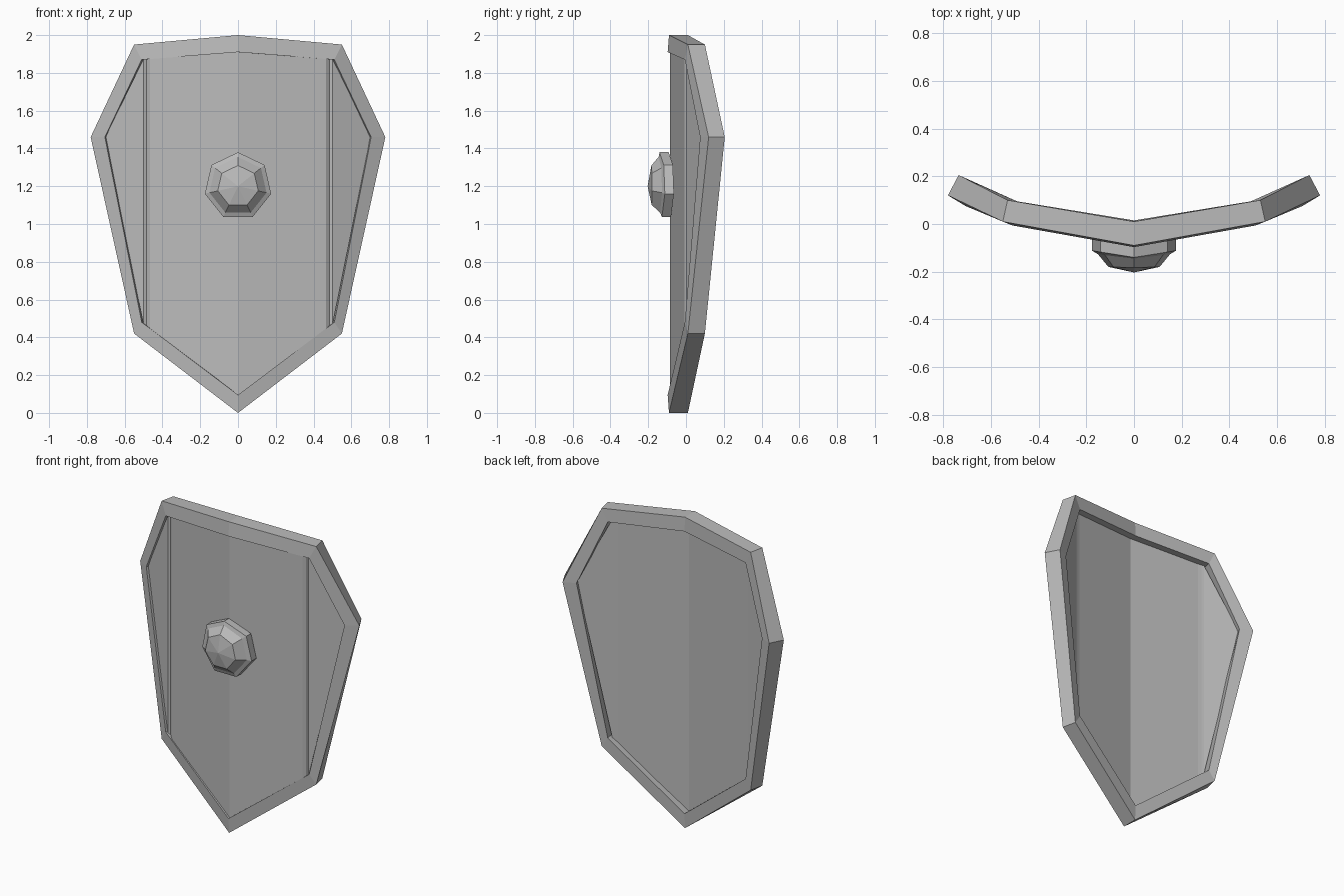
import bpy
import math

cube = bpy.data.objects.get("Cube")
if cube:
    bpy.data.objects.remove(cube)

metal = bpy.data.materials.new("grey metal")
metal.use_nodes = True
GREY = (0.5, 0.5, 0.5, 1)
metal.diffuse_color = GREY
metal.node_tree.nodes["Principled BSDF"].inputs["Base Color"].default_value = GREY


def build(name, verts, faces):
    mesh = bpy.data.meshes.new(name)
    mesh.from_pydata(verts, [], faces)
    mesh.materials.append(metal)
    obj = bpy.data.objects.new(name, mesh)
    bpy.context.collection.objects.link(obj)
    return obj


def bridge(a, b, n, closed=True):
    """Quads between two rings of n vertices starting at indices a and b."""
    return [(a + i, a + (i + 1) % n, b + (i + 1) % n, b + i)
            for i in range(n if closed else n - 1)]


def full_loop(half):
    """Mirror a top-to-bottom half outline into a closed ring."""
    return half + [(-x, y, z) for x, y, z in half[-2:0:-1]]


# Rim: four outline rings bridged into a bent frame
outer_front = [(0, -0.09, 2), (0.55, 0.01, 1.95), (0.78, 0.12, 1.46), (0.55, 0.01, 0.42), (0, -0.09, 0)]
outer_back = [(0, 0.01, 2), (0.53, 0.10, 1.95), (0.735, 0.205, 1.46), (0.53, 0.10, 0.42), (0, 0.01, 0)]
inner_front = [(0, -0.097, 1.91), (0.51, -0.006, 1.87), (0.705, 0.075, 1.46), (0.51, -0.006, 0.48), (0, -0.097, 0.095)]
inner_back = [(0, 0.015, 1.91), (0.49, 0.095, 1.87), (0.66, 0.17, 1.46), (0.49, 0.095, 0.48), (0, 0.015, 0.095)]
rings = [full_loop(h) for h in (outer_front, inner_front, inner_back, outer_back)]
N = len(rings[0])
build("rim", sum(rings, []),
      [f for k in range(4) for f in bridge(k * N, (k + 1) % 4 * N, N)])

# Panel: vertical strips with a shallow groove at each side bend
# columns: x, front y, back y, top z, bottom z
columns = [(0, -0.085, -0.03, 1.915, 0.09), (0.465, -0.008, 0.045, 1.88, 0.44),
           (0.485, 0.008, 0.05, 1.88, 0.455), (0.5, 0.002, 0.055, 1.875, 0.465),
           (0.7, 0.088, 0.14, 1.465, 1.455)]
columns = [(-x, *rest) for x, *rest in columns[:0:-1]] + columns
M = len(columns)
front_top = [(x, f, t) for x, f, b, t, l in columns]
front_low = [(x, f, l) for x, f, b, t, l in columns]
back_low = [(x * 0.97, b, l) for x, f, b, t, l in columns]
back_top = [(x * 0.97, b, t) for x, f, b, t, l in columns]
faces = [f for k in range(4) for f in bridge(k * M, (k + 1) % 4 * M, M, False)]
faces += [(0, M, 2 * M, 3 * M), (4 * M - 1, 3 * M - 1, 2 * M - 1, M - 1)]
build("panel", front_top + front_low + back_low + back_top, faces)

# Boss: seven-sided flange following the bend, topped by a faceted dome
SIDES = 7
boss = []
for radius, y, bend in ((0.18, -0.092, 0.16), (0.18, -0.14, 0.16),
                        (0.155, -0.145, 0.12), (0.11, -0.183, 0.03)):
    for i in range(SIDES):
        a = i * math.tau / SIDES
        x = radius * math.sin(a)
        boss.append((x, y + bend * abs(x), 1.2 + radius * math.cos(a)))
boss.append((0, -0.203, 1.2))
faces = [f for k in range(3) for f in bridge(k * SIDES, (k + 1) * SIDES, SIDES)]
faces += [(3 * SIDES + i, 3 * SIDES + (i + 1) % SIDES, 4 * SIDES) for i in range(SIDES)]
faces.append(tuple(reversed(range(SIDES))))
build("boss", boss, faces)

# Make all normals point outward
import bmesh
for name in ("rim", "panel", "boss"):
    mesh = bpy.data.objects[name].data
    bm = bmesh.new()
    bm.from_mesh(mesh)
    bmesh.ops.recalc_face_normals(bm, faces=bm.faces)
    bm.to_mesh(mesh)
    bm.free()
